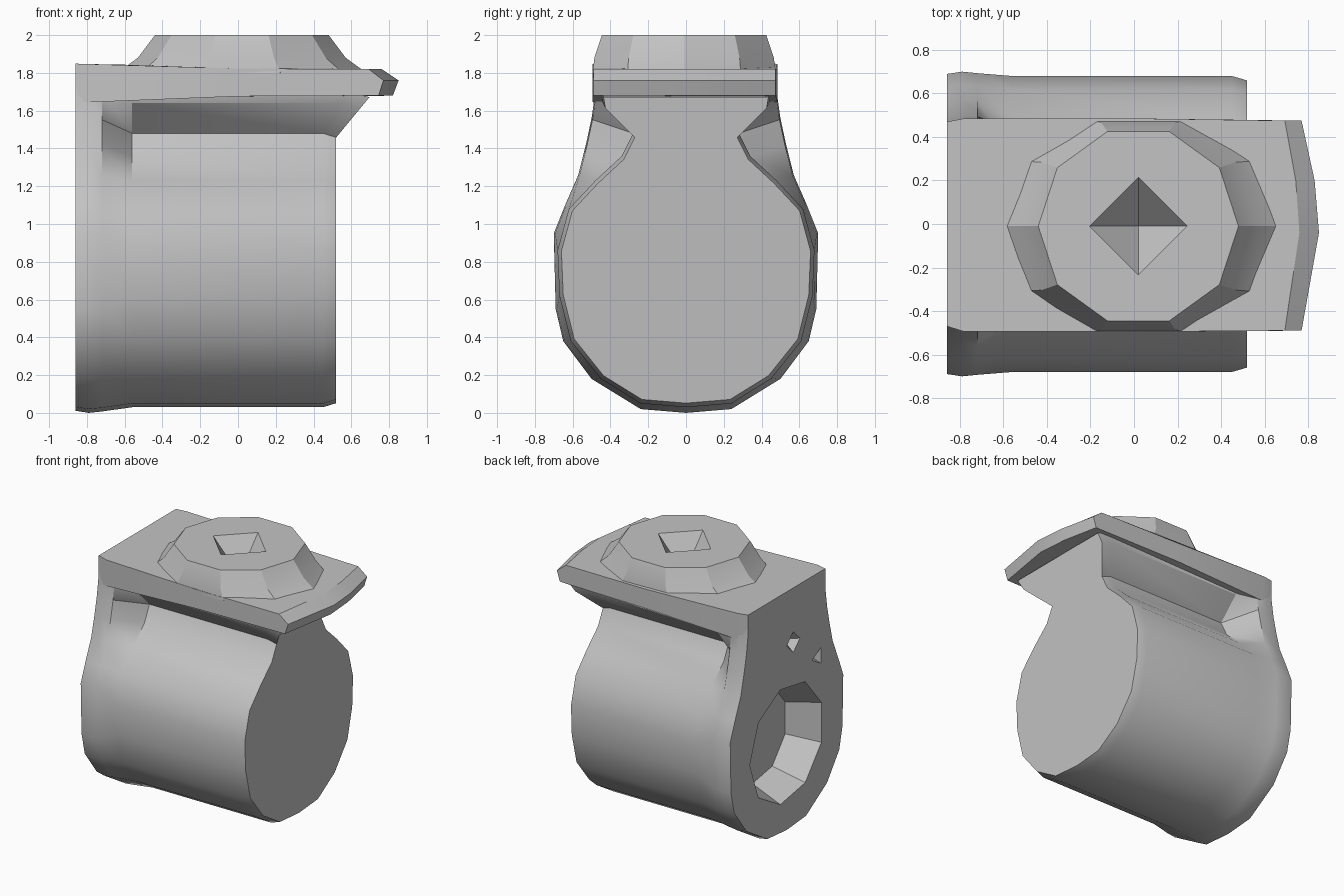
import bpy
import bmesh
from math import cos, sin, pi, radians
from mathutils import Matrix

cube = bpy.data.objects.get("Cube")
if cube:
    bpy.data.objects.remove(cube)

grey = bpy.data.materials.new("plain_grey")
grey.use_nodes = True
colour = (0.55, 0.55, 0.55, 1)
grey.diffuse_color = colour
grey.node_tree.nodes["Principled BSDF"].inputs["Base Color"].default_value = colour


def finish(name, bm):
    bmesh.ops.recalc_face_normals(bm, faces=bm.faces)
    mesh = bpy.data.meshes.new(name)
    bm.to_mesh(mesh)
    bm.free()
    mesh.materials.append(grey)
    ob = bpy.data.objects.new(name, mesh)
    bpy.context.collection.objects.link(ob)
    return ob


def loft(name, rings):
    """Skin a row of equal-length rings and cap both ends."""
    bm = bmesh.new()
    loops = [[bm.verts.new(p) for p in ring] for ring in rings]
    n = len(loops[0])
    for a, b in zip(loops, loops[1:]):
        for i in range(n):
            j = (i + 1) % n
            bm.faces.new((a[i], a[j], b[j], b[i]))
    bm.faces.new(loops[0][::-1])
    bm.faces.new(loops[-1])
    return finish(name, bm)


def cone(name, sides, r1, r2, depth, matrix):
    bm = bmesh.new()
    bmesh.ops.create_cone(bm, cap_ends=True, segments=sides, radius1=r1,
                          radius2=r2, depth=depth, matrix=matrix)
    return finish(name, bm)


def select(ob):
    bpy.ops.object.select_all(action="DESELECT")
    ob.select_set(True)
    bpy.context.view_layer.objects.active = ob


def carve(ob, cutter):
    cutter.hide_render = True
    mod = ob.modifiers.new("carve", "BOOLEAN")
    mod.operation = "DIFFERENCE"
    mod.solver = "EXACT"
    mod.object = cutter
    select(ob)
    bpy.ops.object.modifier_apply(modifier=mod.name)


def smooth(ob, angle):
    select(ob)
    bpy.ops.object.shade_smooth_by_angle(angle=radians(angle))


# Barrel: keyhole cross-section with a neck, blending into a full-width rear flange
barrel_half = [(0, .03), (.24, .05), (.45, .18), (.61, .38), (.67, .62), (.68, .86),
               (.62, 1.08), (.48, 1.23), (.34, 1.36), (.28, 1.48), (.44, 1.64), (.45, 1.7)]
flange_half = [(0, .0), (.24, .02), (.5, .18), (.65, .38), (.69, .55), (.70, .95),
               (.64, 1.1), (.57, 1.26), (.53, 1.42), (.50, 1.56), (.48, 1.7), (.475, 1.83)]


def section(half, x, scale=1, lean=0):
    """Mirror a half profile about y = 0; lean pushes the upper neck forward."""
    pts = half + [(-y, z) for y, z in reversed(half[1:])]
    return [(x + lean * max(0, z - 1.48), y * scale, .75 + (z - .75) * scale)
            for y, z in pts]


barrel = loft("barrel", [
    section(flange_half, -.86, .985),
    section(flange_half, -.79),
    section(flange_half, -.72, .99),
    section(barrel_half, -.56),
    section(barrel_half, .45, 1, .6),
    section(barrel_half, .52, .97, .8),
])

# Rear socket and two small dents in the flange face
face_in = Matrix.Rotation(pi / 2, 4, "Y")
for y, z, sides, r1, r2, depth in ((0, .68, 9, .54, .36, .5),
                                   (-.08, 1.43, 4, .14, .02, .14),
                                   (-.38, 1.2, 3, .12, .02, .14)):
    cutter = cone("socket_cutter", sides, r1, r2, depth,
                  Matrix.Translation((-.86, y, z)) @ face_in)
    carve(barrel, cutter)
    bpy.data.objects.remove(cutter)

# Cap plate: long slab with a bowed, pointed front edge
outline = [(-.86, .47), (-.78, .485), (0, .485), (.77, .475), (.83, .2), (.85, -.04),
           (.77, -.49), (0, -.495), (-.78, -.495), (-.86, -.47)]


def plate_ring(z, inset, slope):
    return [(x - inset * max(0, x - .3) / .55, y, z + slope * max(0, .1 - x))
            for x, y in outline]


plate = loft("cap_plate", [
    plate_ring(1.68, .03, -.04),
    plate_ring(1.76, 0, 0),
    plate_ring(1.82, .09, .03),
])


# Crown: ten-sided raised boss on the plate
def oval(z, rx, ry):
    return [(.02 + rx * cos(i * pi / 5), -.01 + ry * sin(i * pi / 5) / sin(.4 * pi), z)
            for i in range(10)]


crown = loft("crown", [oval(1.8, .66, .485), oval(1.88, .55, .475), oval(2, .46, .435)])

# Four-sided pit in the crown, reaching into the plate
pit = cone("pit_cutter", 4, 0, .45, .5, Matrix.Translation((.02, -.01, 2)))
for part in (crown, plate):
    carve(part, pit)
bpy.data.objects.remove(pit)

for part, angle in ((barrel, 32), (plate, 25), (crown, 25)):
    smooth(part, angle)
